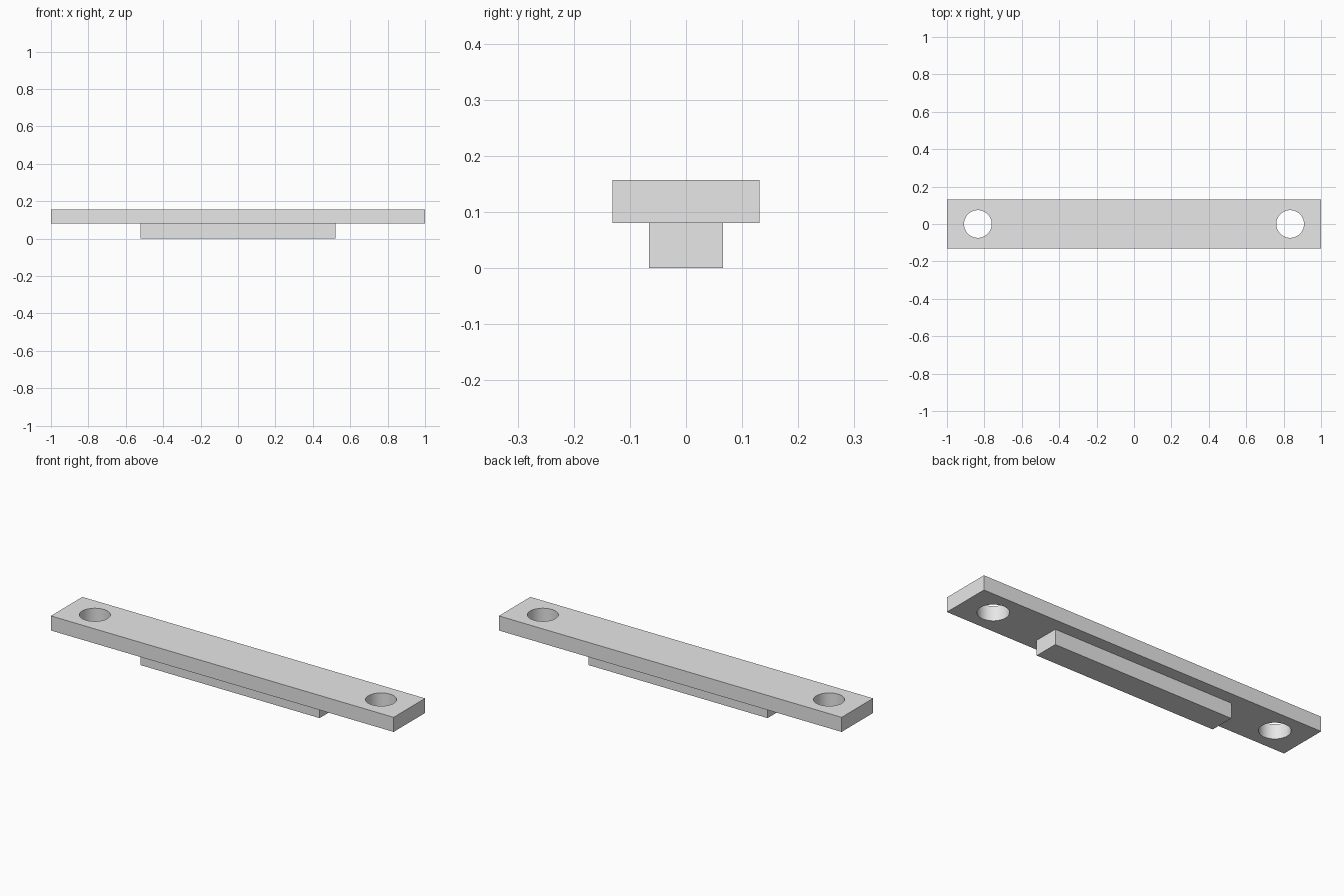
import bpy

# Remove the default cube
cube = bpy.data.objects.get("Cube")
if cube:
    bpy.data.objects.remove(cube, do_unlink=True)

GREY = (0.8, 0.8, 0.8, 1.0)
grey = bpy.data.materials.new("light grey")
grey.use_nodes = True
grey.diffuse_color = GREY
grey.node_tree.nodes["Principled BSDF"].inputs["Base Color"].default_value = GREY


def box(name, length, width, bottom, top):
    """Box centred on x and y, spanning bottom to top."""
    bpy.ops.mesh.primitive_cube_add(size=1, location=(0, 0, (bottom + top) / 2))
    obj = bpy.context.object
    obj.name = name
    obj.scale = (length, width, top - bottom)
    bpy.ops.object.transform_apply(location=False, rotation=False, scale=True)
    obj.data.materials.append(grey)
    return obj


# Mounting bar and the narrower rail beneath it
UNDERSIDE, TOP = 0.08, 0.157
bar = box("mounting_bar", 2.0, 0.262, UNDERSIDE, TOP)
box("lower_rail", 1.044, 0.131, 0.0, UNDERSIDE)

# Round screw holes through both ends of the bar
cutters = []
for side, x in (("left", 0.835), ("right", -0.835)):
    bpy.ops.mesh.primitive_cylinder_add(vertices=64, radius=0.074, depth=0.3,
                                        location=(x, 0, (UNDERSIDE + TOP) / 2))
    cutter = bpy.context.object
    cutter.name = side + "_hole_cutter"
    cutter.data.materials.append(grey)
    cutters.append(cutter)
    cut = bar.modifiers.new(side + "_hole", 'BOOLEAN')
    cut.operation = 'DIFFERENCE'
    cut.solver = 'EXACT'
    cut.object = cutter

# Apply the cuts, then discard the cutters
bpy.ops.object.select_all(action='DESELECT')
bar.select_set(True)
bpy.context.view_layer.objects.active = bar
for name in [m.name for m in bar.modifiers]:
    bpy.ops.object.modifier_apply(modifier=name)
for cutter in cutters:
    bpy.data.objects.remove(cutter, do_unlink=True)

# Smooth hole walls with crisp rims
bpy.ops.object.shade_smooth_by_angle(angle=0.6)
